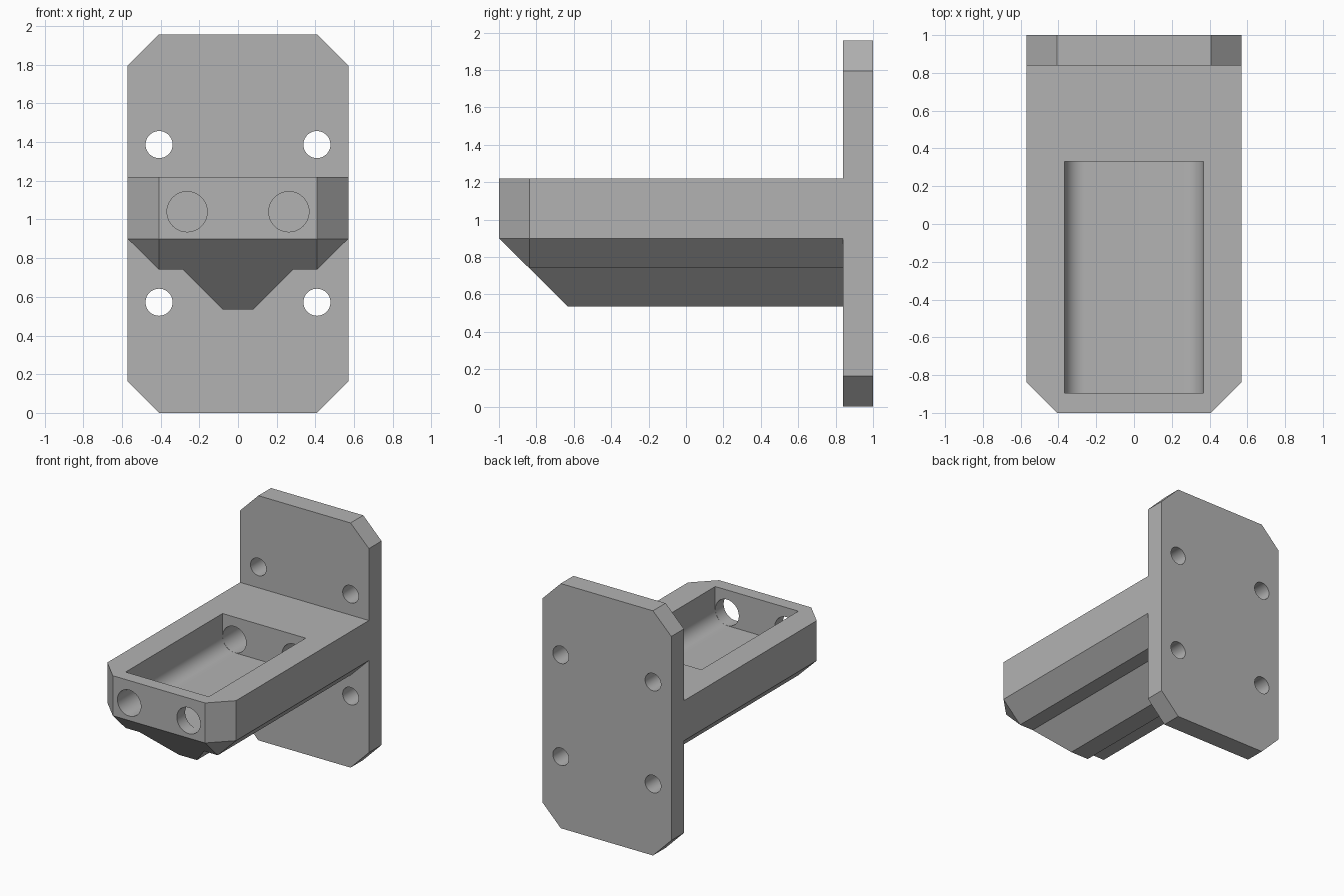
import bpy, bmesh, math

cube = bpy.data.objects.get("Cube")
if cube:
    bpy.data.objects.remove(cube, do_unlink=True)

grey = bpy.data.materials.new("mid grey")
grey.use_nodes = True
COLOUR = (0.45, 0.45, 0.45, 1)
grey.diffuse_color = COLOUR
grey.node_tree.nodes["Principled BSDF"].inputs["Base Color"].default_value = COLOUR


def finish(name, bm):
    bmesh.ops.recalc_face_normals(bm, faces=bm.faces)
    mesh = bpy.data.meshes.new(name)
    bm.to_mesh(mesh)
    bm.free()
    mesh.materials.append(grey)
    obj = bpy.data.objects.new(name, mesh)
    bpy.context.collection.objects.link(obj)
    return obj


def hull(name, points):
    """Convex solid around points, mirrored in x."""
    bm = bmesh.new()
    for x, y, z in points:
        for side in (-1, 1):
            bm.verts.new((side * x, y, z))
    bmesh.ops.convex_hull(bm, input=bm.verts)
    bmesh.ops.dissolve_limit(bm, angle_limit=0.01, verts=bm.verts, edges=bm.edges)
    return finish(name, bm)


def prism(name, outline, y0, y1):
    """Outline in x, z extruded along y."""
    bm = bmesh.new()
    face = bm.faces.new([bm.verts.new((x, y0, z)) for x, z in outline])
    new = bmesh.ops.extrude_face_region(bm, geom=[face])["geom"]
    verts = [v for v in new if isinstance(v, bmesh.types.BMVert)]
    bmesh.ops.translate(bm, verts=verts, vec=(0, y1 - y0, 0))
    return finish(name, bm)


def arc(cx, cz, r, start, end, steps):
    angles = [math.radians(start + (end - start) * i / steps) for i in range(steps + 1)]
    return [(cx + r * math.cos(a), cz + r * math.sin(a)) for a in angles]


def combine(target, tool, operation):
    mod = target.modifiers.new("join", "BOOLEAN")
    mod.operation, mod.solver, mod.object = operation, "EXACT", tool
    bpy.ops.object.select_all(action="DESELECT")
    bpy.context.view_layer.objects.active = target
    target.select_set(True)
    bpy.ops.object.modifier_apply(modifier=mod.name)
    bpy.data.objects.remove(tool, do_unlink=True)


W, IN = 0.57, 0.408          # half width, and half width inside the chamfers
TOP, LOW, BASE = 1.22, 0.9, 0.74
PLATE, BACK = 0.84, 0.9      # plate front, and arm end buried in the plate

# Mounting plate with chamfered corners
bracket = hull("mounting_bracket", [(x, y, z) for y in (PLATE, 1)
               for x, z in ((IN, 0), (W, 0.163), (W, 1.795), (IN, 1.957))])

# Arm with chamfered nose and underside
arm = [(x, y, z) for z in (LOW, TOP) for x, y in ((IN, -1), (W, -0.838), (W, BACK))]
arm += [(IN, -0.838, BASE), (IN, BACK, BASE)]
combine(bracket, hull("arm", arm), "UNION")

# Tapered keel under the arm
keel = [(0.285, -0.838, z) for z in (BASE, 0.8)] + [(0.285, BACK, z) for z in (BASE, 0.8)]
keel += [(0.08, -0.633, 0.535), (0.08, BACK, 0.535)]
combine(bracket, hull("keel", keel), "UNION")

# Tray pocket with rounded lower edges
R, CX, CZ = 0.105, 0.263, 1.04
pocket = [(-CX - R, 1.4)] + arc(-CX, CZ, R, 180, 270, 12)
pocket += arc(CX, CZ, R, 270, 360, 12) + [(CX + R, 1.4)]
combine(bracket, prism("pocket_cutter", pocket, -0.895, 0.33), "DIFFERENCE")

for side in (-1, 1):
    # Rod sockets through the nose and into the arm behind the pocket
    circle = arc(side * CX, CZ, R - 0.001, 0, 360, 48)[:-1]
    combine(bracket, prism("rod_cutter", circle, -1.1, 0.6), "DIFFERENCE")
    # Screw holes through the plate
    for z in (0.572, 1.387):
        circle = arc(side * IN, z, 0.07, 0, 360, 40)[:-1]
        combine(bracket, prism("screw_cutter", circle, 0.7, 1.1), "DIFFERENCE")

bpy.ops.object.select_all(action="DESELECT")
bracket.select_set(True)
bpy.context.view_layer.objects.active = bracket
bpy.ops.object.shade_smooth_by_angle(angle=math.radians(25))
